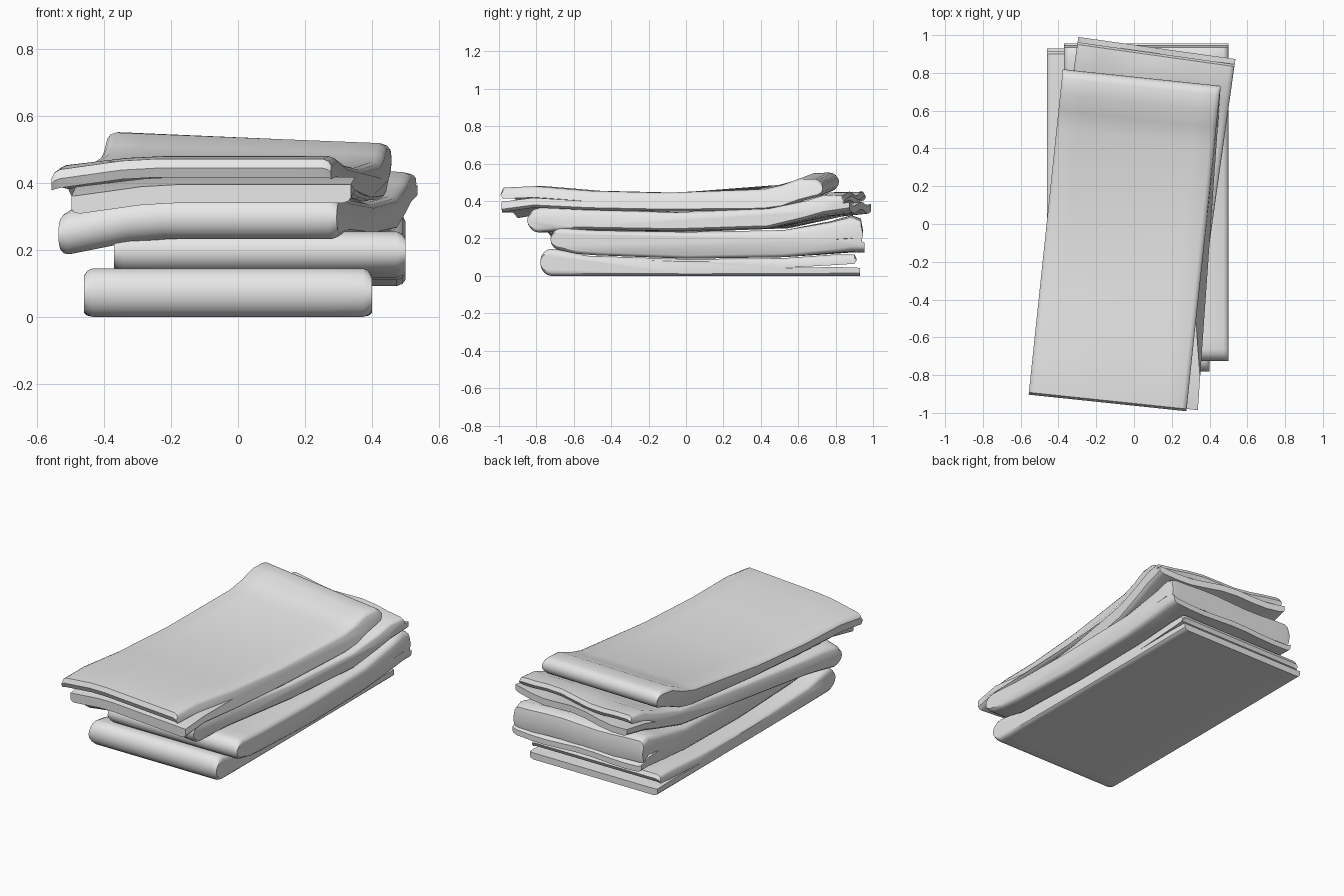
import bpy, bmesh, math
from mathutils import Matrix, Vector

cube = bpy.data.objects.get("Cube")
if cube:
    bpy.data.objects.remove(cube)

cloth = bpy.data.materials.new("grey_cloth")
cloth.use_nodes = True
GREY = (0.8, 0.8, 0.8, 1)
cloth.diffuse_color = GREY
cloth.node_tree.nodes["Principled BSDF"].inputs["Base Color"].default_value = GREY

# Positions across the width, with a thickness factor that rounds the side edges
HALF = [(1, .72), (.98, .9), (.94, 1), (.72, 1), (.5, 1), (.25, 1)]
STATIONS = [(-u, k) for u, k in HALF] + [(0, 1)] + [(u, k) for u, k in reversed(HALF)]


def lerp(a, b, f):
    return a + (b - a) * f


def folded_profile(rows, upper, lower, extra, split=3):
    """Closed outline: round fold at one end, two loose flaps at the other.
    Each point is (distance, height, middle height, belongs to lower layer)."""
    def mid(r):
        return lerp(r[1], r[2], .45)

    t0, b0, h0 = rows[0]
    c, rad = (b0 + h0) / 2, (h0 - b0) / 2
    pts = []
    for i in range(1, 8):                       # round fold, bottom to top
        a = math.pi * i / 8
        pts.append((t0 - t0 * math.sin(a), c - rad * math.cos(a), c, False))
    for r in rows:                              # upper surface
        pts.append((r[0], r[2], mid(r), False))
    opening = rows[-split:]
    end = rows[-1]
    pts.append((end[0] + .012, end[2] - upper * .5, mid(end), False))
    for k in range(split - 1, -1, -1):          # underside of upper flap
        r = opening[k]
        pts.append((r[0], lerp(mid(r), r[2] - upper, k / (split - 1)), mid(r), False))
    for k in range(1, split):                   # top of lower flap
        r = opening[k]
        d = extra if k == split - 1 else 0
        pts.append((r[0] + d, lerp(mid(r), r[1] + lower, k / (split - 1)), mid(r), True))
    pts.append((end[0] + extra, end[1], mid(end), True))
    for r in reversed(rows[:-1]):               # bottom surface
        pts.append((r[0], r[1], mid(r), True))
    return pts


def towel(name, centre, width, length, turn, rows, upper, lower, extra=.02,
          fold_back=False, droop=0, tilt=0, shift=0, ripple=0):
    bm = bmesh.new()
    profile = folded_profile(rows, upper, lower, extra)
    sign = -1 if fold_back else 1
    spin = Matrix.Rotation(math.radians(turn), 3, 'Z')
    rings = []
    for u, k in STATIONS:
        ring = []
        for t, z, m, low in profile:
            y = sign * (t - length / 2)
            x = u * width / 2 + (shift * t / length if low else 0)
            z = m + (z - m) * k
            # sagging front corner, raised back corner, loose ripple
            z -= droop * max(0, (-u - .4) / .6) * min(1, max(0, -y / .8))
            z -= tilt * u * min(1, max(0, y / .8))
            z += ripple * math.sin(u * 5 + 2 * low) * max(0, t / length - .8) * 5
            p = spin @ Vector((x, y, 0))
            ring.append(bm.verts.new((p.x + centre[0], p.y + centre[1], z)))
        rings.append(ring)
    n = len(profile)
    for a, b in zip(rings, rings[1:]):
        for i in range(n):
            bm.faces.new((a[i], a[(i + 1) % n], b[(i + 1) % n], b[i]))
    bm.faces.new(rings[0])
    bm.faces.new(rings[-1])
    bmesh.ops.recalc_face_normals(bm, faces=bm.faces)
    mesh = bpy.data.meshes.new(name)
    bm.to_mesh(mesh)
    bm.free()
    mesh.materials.append(cloth)
    obj = bpy.data.objects.new(name, mesh)
    bpy.context.collection.objects.link(obj)
    bpy.ops.object.select_all(action='DESELECT')
    obj.select_set(True)
    bpy.context.view_layer.objects.active = obj
    bpy.ops.object.shade_smooth_by_angle(angle=math.radians(40))


# Rows run from the fold to the open end: distance, underside, top
towel("bottom_towel", (-.03, .07), .86, 1.7, 0,
      [(.06, 0, .145), (.13, 0, .135), (.25, 0, .108), (.78, 0, .09),
       (1.3, 0, .095), (1.58, 0, .115), (1.68, 0, .115)],
      .045, .04, extra=.03)

towel("second_towel", (.065, .115), .87, 1.68, 0,
      [(.06, .135, .255), (.14, .118, .25), (.25, .11, .243), (.73, .092, .235),
       (1.25, .1, .245), (1.5, .12, .29), (1.61, .13, .32), (1.66, .13, .3)],
      .13, .033, extra=.02, ripple=.006)

towel("third_towel", (0, .07), .84, 1.74, -8,
      [(.06, .232, .362), (.15, .24, .365), (.28, .248, .355), (.8, .24, .34),
       (1.3, .255, .36), (1.5, .3, .405), (1.6, .325, .44), (1.7, .345, .44)],
      .045, .04, extra=.04, droop=.05, ripple=.012)

towel("top_towel", (-.05, -.09), .84, 1.74, -6,
      [(.05, .435, .535), (.13, .41, .535), (.22, .375, .5), (.32, .36, .475),
       (.85, .345, .445), (1.25, .352, .455), (1.55, .365, .48), (1.72, .34, .472)],
      .055, .055, extra=.0, fold_back=True, droop=.035, tilt=.018, shift=.06)
